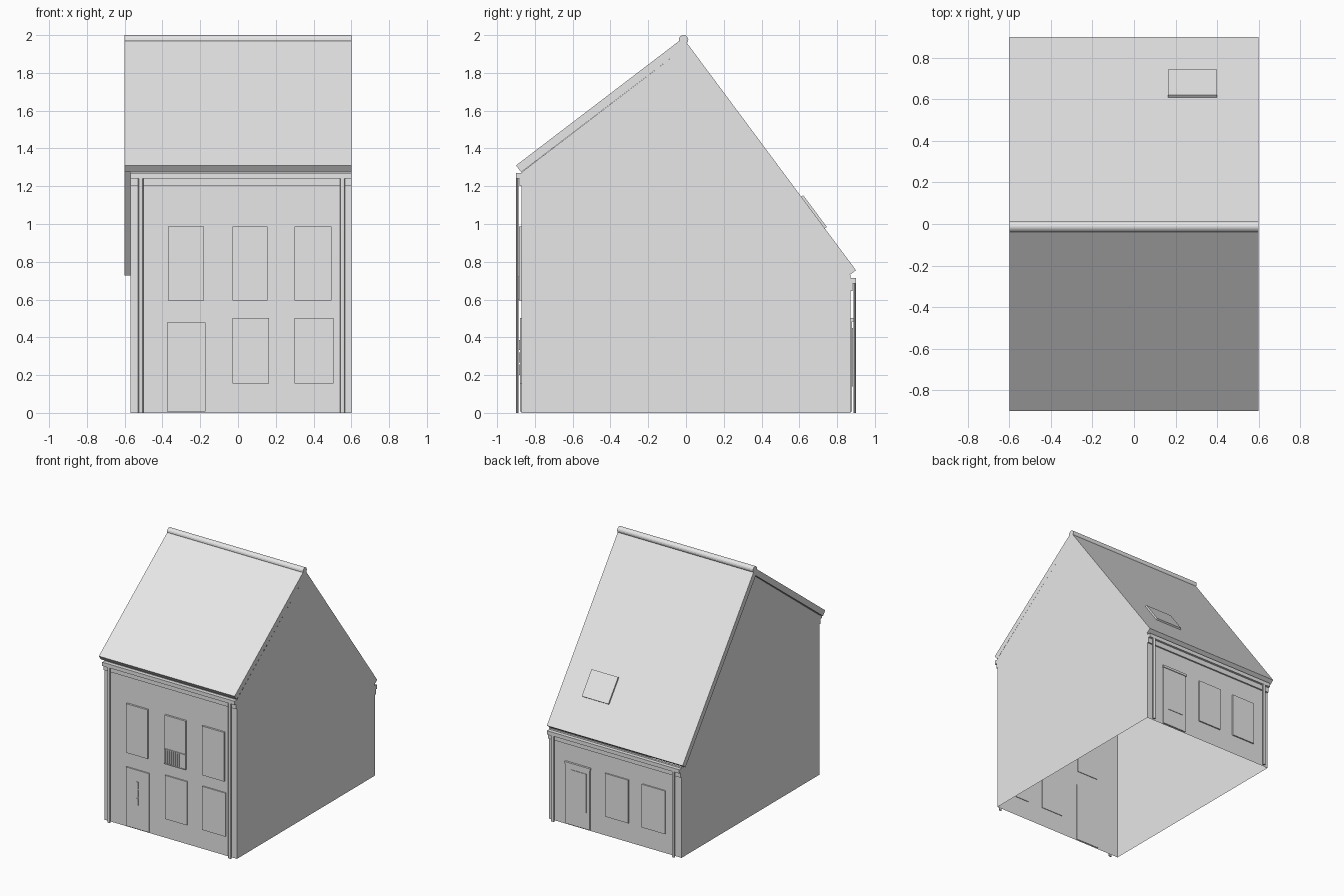
import bpy, bmesh
from mathutils import Vector

cube = bpy.data.objects.get("Cube")
if cube:
    bpy.data.objects.remove(cube, do_unlink=True)

grey = bpy.data.materials.new("plain_grey")
grey.use_nodes = True
grey.diffuse_color = (0.8, 0.8, 0.8, 1)
grey.node_tree.nodes["Principled BSDF"].inputs["Base Color"].default_value = (0.8, 0.8, 0.8, 1)


def finish(name, bm):
    bmesh.ops.recalc_face_normals(bm, faces=bm.faces)
    mesh = bpy.data.meshes.new(name)
    bm.to_mesh(mesh)
    bm.free()
    mesh.materials.append(grey)
    obj = bpy.data.objects.new(name, mesh)
    bpy.context.collection.objects.link(obj)
    return obj


def extrude_x(name, profile, x0, x1, skip=()):
    """Prism along x from a (y, z) profile; skip leaves out side strips."""
    bm = bmesh.new()
    a = [bm.verts.new((x0, y, z)) for y, z in profile]
    b = [bm.verts.new((x1, y, z)) for y, z in profile]
    bm.faces.new(a)
    bm.faces.new(b)
    n = len(profile)
    for i in range(n):
        if i not in skip:
            j = (i + 1) % n
            bm.faces.new((a[i], a[j], b[j], b[i]))
    return finish(name, bm)


def box(name, x0, x1, y0, y1, z0, z1):
    return extrude_x(name, [(y0, z0), (y1, z0), (y1, z1), (y0, z1)], x0, x1)


def panel(name, side, x0, x1, z0, z1, depth=0.015, base=0.865):
    """Raised panel on the front (side -1) or back (side 1) wall."""
    return box(name, x0, x1, side * base, side * (0.87 + depth), z0, z1)


# Roof: two slabs with square-cut eaves meeting at the ridge
apex = Vector((-0.015, 1.985))
front_eave, back_eave = Vector((-0.9, 1.31)), Vector((0.9, 0.755))
thick = 0.045


def normal(eave):
    d = (apex - eave).normalized()
    n = Vector((-d.y, d.x))
    return n if n.y > 0 else -n


front_under = front_eave - normal(front_eave) * thick
back_under = back_eave - normal(back_eave) * thick
# Inner apex where the two undersides cross
d1, d2 = apex - front_eave, apex - back_eave
gap = back_under - front_under
t = (gap.x * d2.y - gap.y * d2.x) / (d1.x * d2.y - d1.y * d2.x)
inner = front_under + d1 * t
extrude_x("roof", [front_eave, apex, back_eave, back_under, inner, front_under], -0.6, 0.6)

# House shell, open below and under the roof
extrude_x("house_walls", [(-0.87, 0), (-0.87, front_under.y), inner,
                          (0.87, back_under.y), (0.87, 0)], -0.57, 0.6, skip=(1, 2, 4))


# Round parts
def rod(name, centre, radius, length, axis, squash=1, sides=12):
    bm = bmesh.new()
    bmesh.ops.create_cone(bm, cap_ends=True, segments=sides, radius1=radius,
                          radius2=radius, depth=length)
    for v in bm.verts:
        x, y, z = v.co
        v.co = (z, y, x) if axis == "x" else (x, y * squash, z)
        v.co += Vector(centre)
    return finish(name, bm)


rod("ridge_cap", (0, -0.013, 1.975), 0.025, 1.2, "x", sides=16)

# Cornice boards, gutters and downpipes on both street and garden sides
for label, side, top in (("front", -1, 1.27), ("back", 1, 0.715)):
    panel(label + "_cornice", side, -0.57, 0.6, top - 0.07, top - 0.03, 0.012)
    panel(label + "_gutter", side, -0.57, 0.6, top - 0.03, top, 0.03)
    for end, x in (("right", -0.515), ("left", 0.553)):
        rod(f"{label}_{end}_downpipe", (x, side * 0.893, top / 2), 0.014, top, "z", 0.5, 8)

# Front windows
columns = ((-0.37, -0.18), (-0.03, 0.155), (0.3, 0.495))
for i, (x0, x1) in enumerate(columns):
    panel(f"upper_window_{i + 1}", -1, x0, x1, 0.595, 0.987)
    if i:
        panel(f"lower_window_{i + 1}", -1, x0, x1 + 0.01, 0.155, 0.503, 0.01)

# Railing across the middle upper window
for z in (0.598, 0.715):
    panel("railing_bar", -1, -0.03, 0.155, z, z + 0.006, 0.022, 0.885)
for i in range(11):
    x = -0.028 + i * 0.0175
    panel("railing_post", -1, x, x + 0.006, 0.598, 0.72, 0.02, 0.885)

# Front door with three narrow lights
panel("front_door", -1, -0.375, -0.172, 0.008, 0.478, 0.01)
for z in (0.2, 0.266, 0.332):
    panel("door_light", -1, -0.277, -0.263, z, z + 0.055, 0.014)

# Back door and windows
panel("back_door", 1, 0.235, 0.45, 0.008, 0.485, 0.01)
panel("back_door_head", 1, 0.23, 0.455, 0.485, 0.503, 0.016)
panel("back_door_pane", 1, 0.265, 0.405, 0.14, 0.45, 0.014)
for x0 in (-0.105, -0.43):
    panel("back_window", 1, x0, x0 + 0.205, 0.155, 0.5, 0.01)

# Skylight lying on the back slope
n = normal(back_eave)
upper = back_eave + (apex - back_eave) * (0.29 / 0.915)
lower = back_eave + (apex - back_eave) * (0.165 / 0.915)
extrude_x("skylight", [lower, upper, upper + n * 0.013, lower + n * 0.013], 0.165, 0.4)
